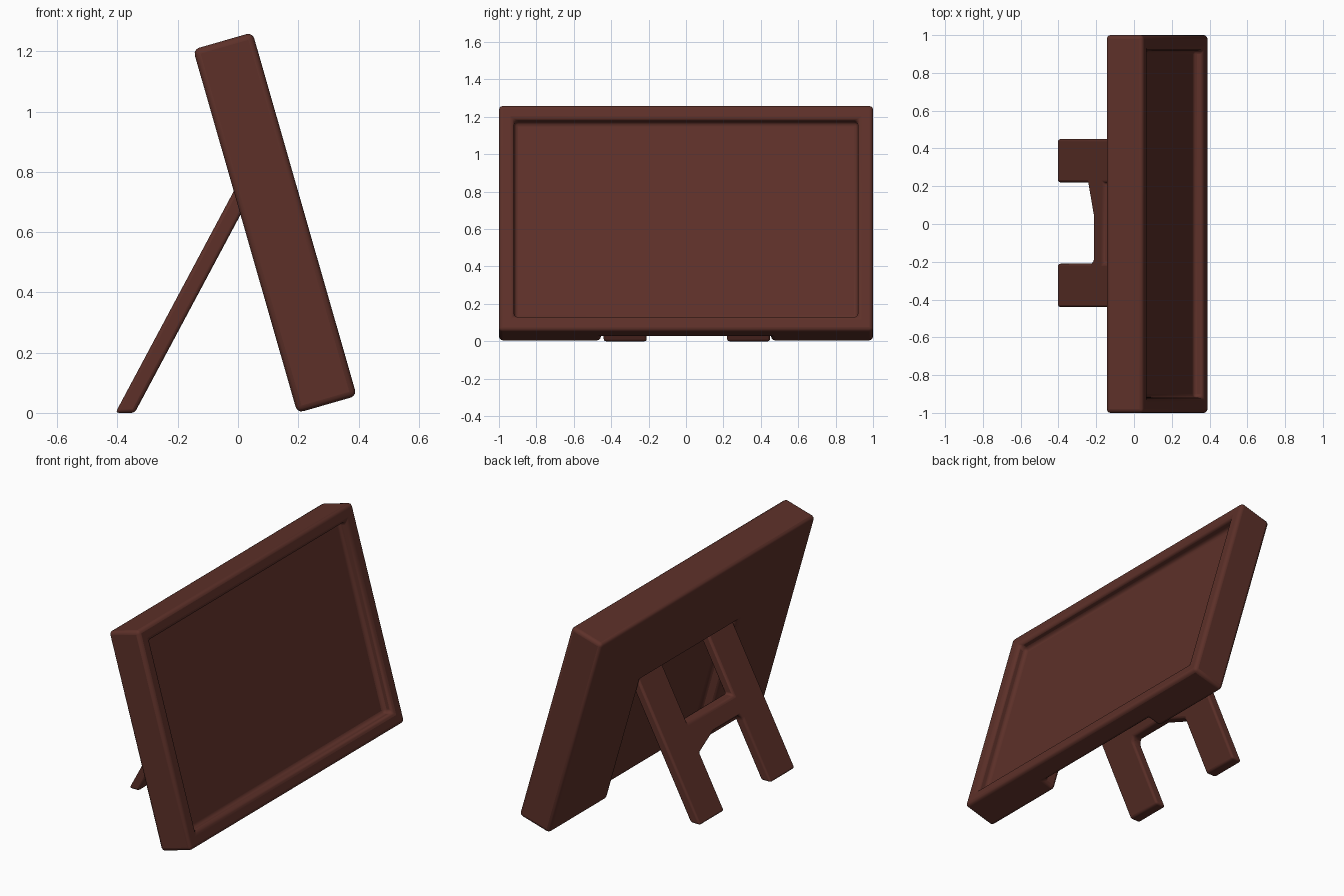
import bpy, bmesh, math
from mathutils import Matrix, Vector

if "Cube" in bpy.data.objects:
    bpy.data.objects.remove(bpy.data.objects["Cube"])

TILT = math.radians(16)
T, H, W = 0.205, 1.255, 2.0      # board thickness, height, width

brown = bpy.data.materials.new("brown")
brown.diffuse_color = (0.11, 0.03, 0.022, 1)
brown.use_nodes = True
brown.node_tree.nodes["Principled BSDF"].inputs["Base Color"].default_value = brown.diffuse_color


def make_object(name, bm):
    bmesh.ops.recalc_face_normals(bm, faces=bm.faces)
    me = bpy.data.meshes.new(name)
    bm.to_mesh(me)
    bm.free()
    ob = bpy.data.objects.new(name, me)
    bpy.context.collection.objects.link(ob)
    me.materials.append(brown)
    return ob


def box(bm, lo, hi):
    lo, hi = Vector(lo), Vector(hi)
    m = Matrix.Translation((lo + hi) / 2) @ Matrix.Diagonal((*(hi - lo), 1))
    bmesh.ops.create_cube(bm, size=1, matrix=m)


def round_edges(ob, width):
    b = ob.modifiers.new("rounding", 'BEVEL')
    b.width = width
    b.segments = 3
    b.limit_method = 'ANGLE'
    b.angle_limit = math.radians(30)
    bpy.ops.object.select_all(action='DESELECT')
    ob.select_set(True)
    bpy.context.view_layer.objects.active = ob
    bpy.ops.object.shade_smooth_by_angle(angle=math.radians(35))


# display board with a sunken front, modelled upright
bm = bmesh.new()
box(bm, (0, -W / 2, 0), (T, W / 2, H))
bm.normal_update()
front = max(bm.faces, key=lambda f: f.calc_center_median().x)
bmesh.ops.inset_region(bm, faces=[front], thickness=0.115)
rim = bmesh.ops.extrude_face_region(bm, geom=[front])
bmesh.ops.translate(bm, vec=(-0.06, 0, 0),
                    verts=[g for g in rim["geom"] if isinstance(g, bmesh.types.BMVert)])
if front.is_valid:
    bmesh.ops.delete(bm, geom=[front], context='FACES_ONLY')
board = make_object("display_board", bm)

# pocket in the back where the stand folds away
bm = bmesh.new()
box(bm, (-0.1, -0.455, -0.1), (0.08, 0.455, 0.79))
cutter = make_object("pocket_cutter", bm)
cutter.hide_render = True
cut = board.modifiers.new("pocket", 'BOOLEAN')
cut.operation = 'DIFFERENCE'
cut.solver = 'EXACT'
cut.object = cutter
deps = bpy.context.evaluated_depsgraph_get()
board.data = bpy.data.meshes.new_from_object(board.evaluated_get(deps))
board.modifiers.clear()
bpy.data.objects.remove(cutter)

# lean the board back
board.data.transform(Matrix.Translation((0.197, 0, 0)) @ Matrix.Rotation(-TILT, 4, 'Y'))
round_edges(board, 0.02)

# H-shaped folding stand: outline as (y, z), sloped towards the board
outline = [(-0.44, 0), (-0.21, 0), (-0.21, 0.33), (-0.19, 0.355), (0.05, 0.355),
           (0.22, 0.30), (0.22, 0), (0.45, 0), (0.45, 0.80), (0.22, 0.80),
           (0.22, 0.45), (-0.21, 0.45), (-0.21, 0.80), (-0.44, 0.80)]
bm = bmesh.new()
face = bm.faces.new([bm.verts.new((-0.407 + 0.534 * z, y, z)) for y, z in outline])
ext = bmesh.ops.extrude_face_region(bm, geom=[face])
bmesh.ops.translate(bm, vec=(0.064, 0, 0),
                    verts=[g for g in ext["geom"] if isinstance(g, bmesh.types.BMVert)])
if len([f for f in bm.faces if len(f.verts) == len(outline)]) < 2:
    bm.faces.new([v for v in bm.verts][:len(outline)])
stand = make_object("folding_stand", bm)
round_edges(stand, 0.012)
